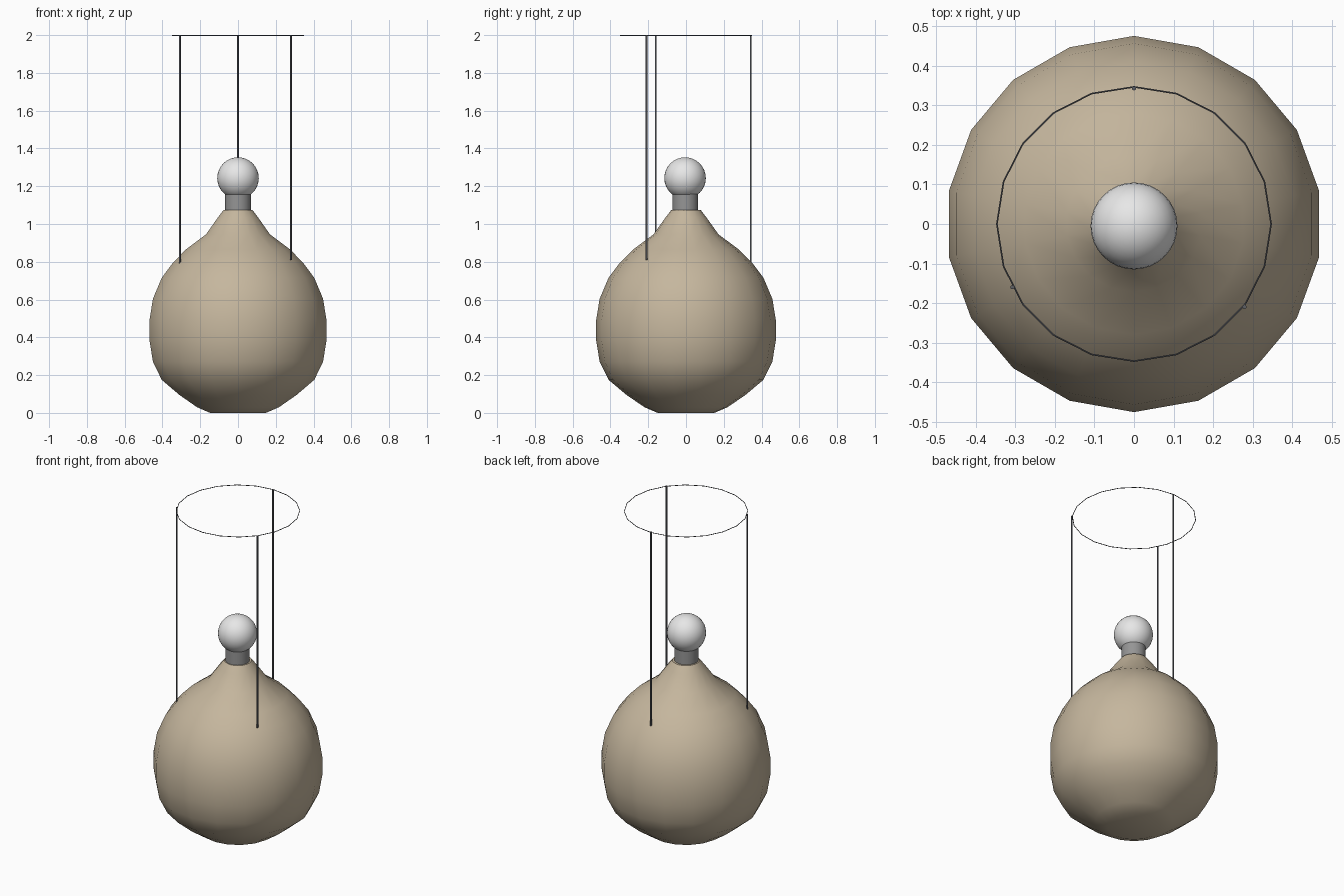
import bpy
import math

cube = bpy.data.objects.get("Cube")
if cube:
    bpy.data.objects.remove(cube, do_unlink=True)


def make_material(name, rgb):
    mat = bpy.data.materials.new(name)
    mat.use_nodes = True
    color = (*rgb, 1.0)
    mat.diffuse_color = color
    mat.node_tree.nodes["Principled BSDF"].inputs["Base Color"].default_value = color
    return mat


tan = make_material("tan ceramic", (0.56, 0.47, 0.34))
white = make_material("white glass", (0.8, 0.8, 0.8))
grey = make_material("grey metal", (0.3, 0.3, 0.3))
dark = make_material("dark wire", (0.11, 0.115, 0.13))


def finish(name, mat, angle=None):
    obj = bpy.context.object
    obj.name = name
    obj.data.materials.append(mat)
    if angle:
        bpy.ops.object.shade_smooth_by_angle(angle=math.radians(angle))
    return obj


def lathe(name, profile, sides, mat, start):
    """Closed solid of revolution from (radius, height) pairs."""
    verts, faces = [], []
    for r, z in profile:
        for i in range(sides):
            a = start + math.tau * i / sides
            verts.append((r * math.cos(a), r * math.sin(a), z))
    for j in range(len(profile) - 1):
        for i in range(sides):
            k = (i + 1) % sides
            a, b = j * sides, (j + 1) * sides
            faces.append((a + i, a + k, b + k, b + i))
    faces.append(tuple(reversed(range(sides))))
    faces.append(tuple(range(len(verts) - sides, len(verts))))
    mesh = bpy.data.meshes.new(name)
    mesh.from_pydata(verts, [], faces)
    obj = bpy.data.objects.new(name, mesh)
    bpy.context.collection.objects.link(obj)
    bpy.ops.object.select_all(action="DESELECT")
    obj.select_set(True)
    bpy.context.view_layer.objects.active = obj
    return finish(name, mat, 50)


# Gourd-shaped base
lathe("lamp_base", [
    (0.15, 0.0), (0.22, 0.03), (0.315, 0.095), (0.41, 0.175), (0.457, 0.27),
    (0.476, 0.385), (0.476, 0.49), (0.457, 0.605), (0.41, 0.715),
    (0.35, 0.795), (0.28, 0.865), (0.172, 0.945), (0.108, 1.035), (0.077, 1.075),
], 18, tan, math.pi / 2)

# Socket and bulb
bpy.ops.mesh.primitive_cylinder_add(vertices=32, radius=0.068, depth=0.13,
                                    location=(0, -0.004, 1.105))
finish("socket", grey, 40)
bpy.ops.mesh.primitive_uv_sphere_add(segments=32, ring_count=16, radius=0.11,
                                     location=(0, -0.005, 1.243))
finish("bulb", white, 60)

# Upright wires
for i, (x, y, low) in enumerate([(0, 0.343, 0.79), (-0.308, -0.16, 0.79),
                                 (0.28, -0.21, 0.81)]):
    bpy.ops.mesh.primitive_cylinder_add(vertices=12, radius=0.005, depth=2 - low,
                                        location=(x, y, (2 + low) / 2))
    finish(f"shade_wire_{i + 1}", dark, 40)

# Ring that carries the shade
bpy.ops.mesh.primitive_torus_add(major_segments=20, minor_segments=6,
                                 major_radius=0.347, minor_radius=0.002,
                                 location=(0, 0, 1.998))
finish("shade_ring", dark)
